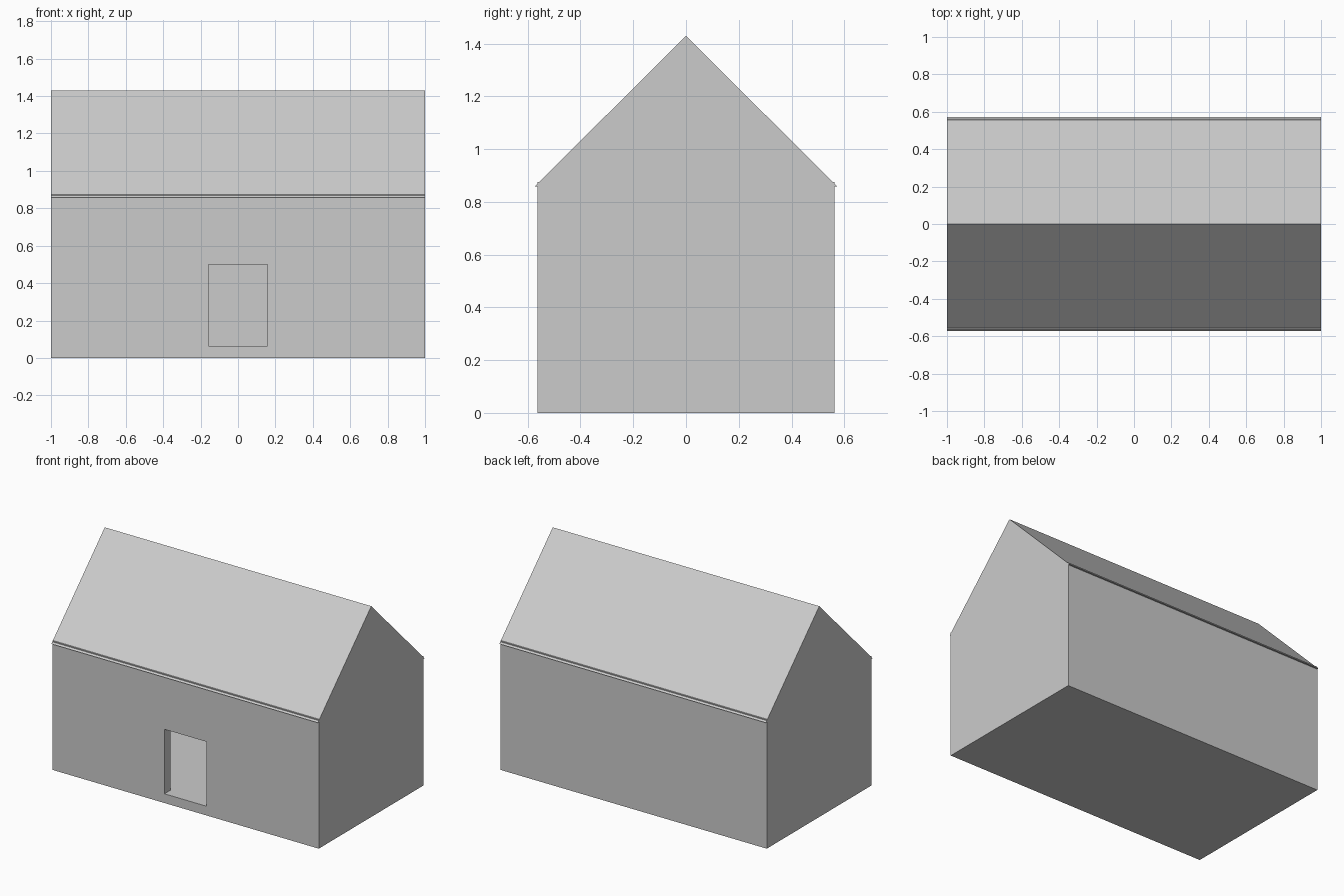
import bpy

if "Cube" in bpy.data.objects:
    bpy.data.objects.remove(bpy.data.objects["Cube"])

WALL = 0.0625          # wall and floor thickness
HX, HY = 1.0, 0.5625   # half length and half depth
WALL_TOP = 0.875
EAVE_Y, EAVE_Z, RIDGE_Z = 0.573, 0.858, 1.43


def make_mesh(name, verts, faces):
    mesh = bpy.data.meshes.new(name)
    mesh.from_pydata(verts, [], faces)
    obj = bpy.data.objects.new(name, mesh)
    bpy.context.collection.objects.link(obj)
    return obj


def extrude_x(name, profile, x0, x1):
    """Prism along x from a (y, z) profile that runs counter-clockwise seen from +x."""
    n = len(profile)
    verts = [(x, y, z) for x in (x0, x1) for y, z in profile]
    faces = [tuple(reversed(range(n))), tuple(range(n, 2 * n))]
    faces += [(i, (i + 1) % n, n + (i + 1) % n, n + i) for i in range(n)]
    return make_mesh(name, verts, faces)


def box(name, x0, x1, y0, y1, z0, z1):
    return extrude_x(name, [(y0, z0), (y1, z0), (y1, z1), (y0, z1)], x0, x1)


def cut(target, cutter):
    mod = target.modifiers.new(cutter.name, 'BOOLEAN')
    mod.operation = 'DIFFERENCE'
    mod.solver = 'EXACT'
    mod.object = cutter
    cutter.hide_render = True
    cutter.hide_set(True)


# Hollow room with a floor, open at the top under the roof
walls = box("walls", -HX, HX, -HY, HY, 0, WALL_TOP)
cut(walls, box("room_cutter", -HX + WALL, HX - WALL, -HY + WALL, HY - WALL, WALL, 1.0))

# Doorway through the front wall, level with the inside floor
cut(walls, box("door_cutter", -0.158, 0.158, -HY - 0.1, -HY + 0.2, WALL, 0.5))

# Gabled roof with slim eaves, flush with the end walls
extrude_x("roof", [(-EAVE_Y, EAVE_Z), (EAVE_Y, EAVE_Z), (0, RIDGE_Z)], -HX, HX)
